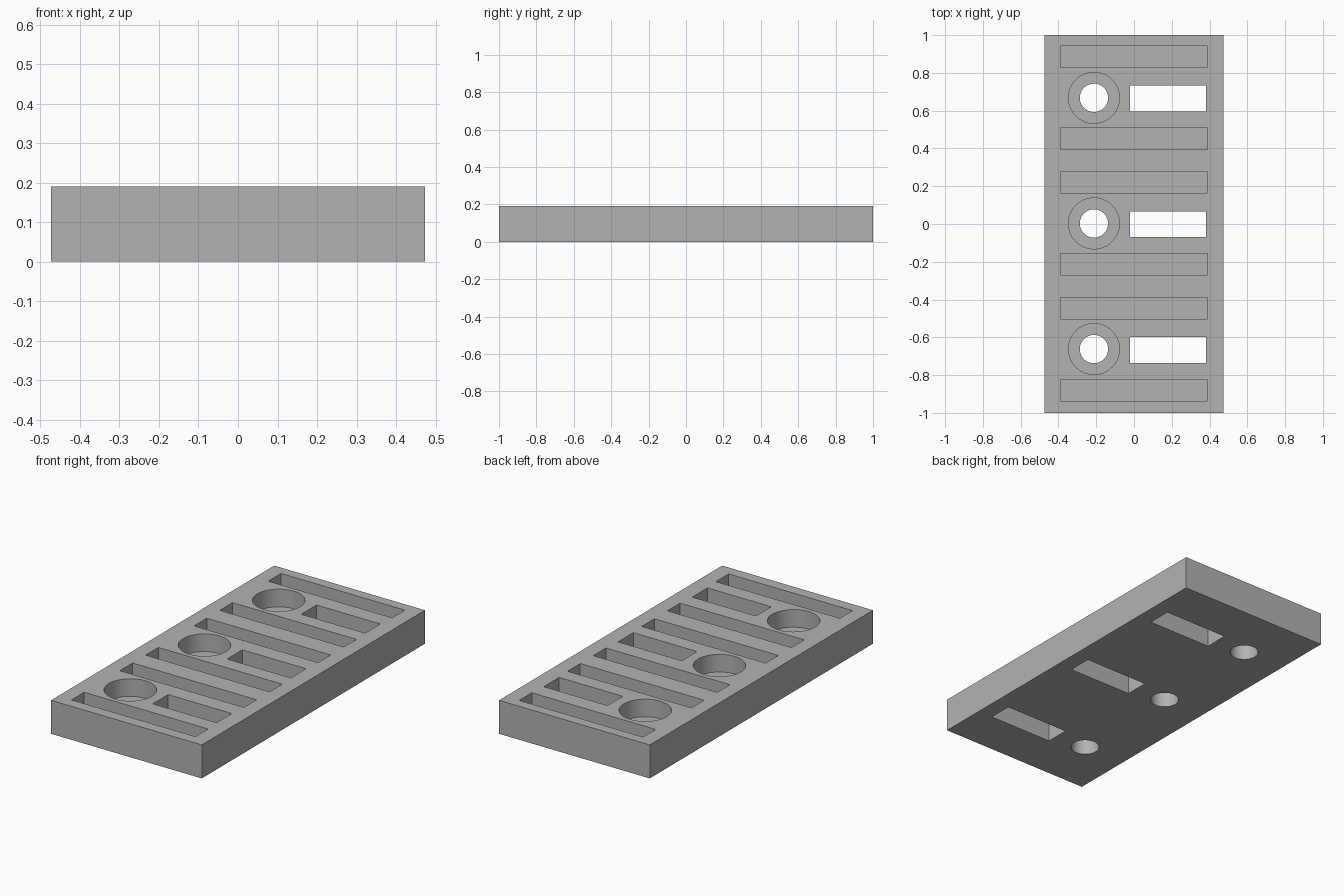
import bpy
import math

cube = bpy.data.objects.get("Cube")
if cube:
    bpy.data.objects.remove(cube, do_unlink=True)

THICK = 0.19
FLOOR = 0.09          # height of the pocket floors
PITCH = 0.665         # spacing of the repeated groups

grey = bpy.data.materials.new("plain grey")
grey.use_nodes = True
grey.diffuse_color = (0.45, 0.45, 0.45, 1)
grey.node_tree.nodes["Principled BSDF"].inputs["Base Color"].default_value = (0.45, 0.45, 0.45, 1)


def box(name, x0, x1, y0, y1, z0, z1):
    bpy.ops.mesh.primitive_cube_add(size=1, location=((x0 + x1) / 2, (y0 + y1) / 2, (z0 + z1) / 2))
    ob = bpy.context.object
    ob.name = name
    ob.scale = (x1 - x0, y1 - y0, z1 - z0)
    bpy.ops.object.transform_apply(location=True, rotation=False, scale=True)
    return ob


def cylinder(name, x, y, radius, z0, z1):
    bpy.ops.mesh.primitive_cylinder_add(vertices=64, radius=radius, depth=z1 - z0,
                                        location=(x, y, (z0 + z1) / 2))
    ob = bpy.context.object
    ob.name = name
    return ob


def cut(target, cutter):
    mod = target.modifiers.new("cut", "BOOLEAN")
    mod.operation = "DIFFERENCE"
    mod.solver = "EXACT"
    mod.object = cutter
    cutter.hide_render = True
    bpy.context.view_layer.objects.active = target
    bpy.ops.object.modifier_apply(modifier=mod.name)
    bpy.data.objects.remove(cutter, do_unlink=True)


# Solid plate
plate = box("plate", -0.473, 0.473, -1, 1, 0, THICK)
plate.data.materials.append(grey)

for i in (-1, 0, 1):
    y = i * PITCH + 0.003
    # Counterbored round hole
    cut(plate, cylinder("counterbore_cutter", -0.212, y, 0.135, FLOOR, 0.3))
    cut(plate, cylinder("hole_cutter", -0.212, y, 0.075, -0.1, 0.3))
    # Rectangular through window
    cut(plate, box("window_cutter", -0.02, 0.38, y - 0.073, y + 0.064, -0.1, 0.3))
    # Blind slots on either side of the hole
    for side in (-1, 1):
        c = y + side * 0.217
        cut(plate, box("slot_cutter", -0.39, 0.388, c - 0.057, c + 0.057, FLOOR, 0.3))

# Smooth bores, sharp edges
bpy.ops.object.select_all(action="DESELECT")
plate.select_set(True)
bpy.context.view_layer.objects.active = plate
bpy.ops.object.shade_smooth_by_angle(angle=math.radians(30))
